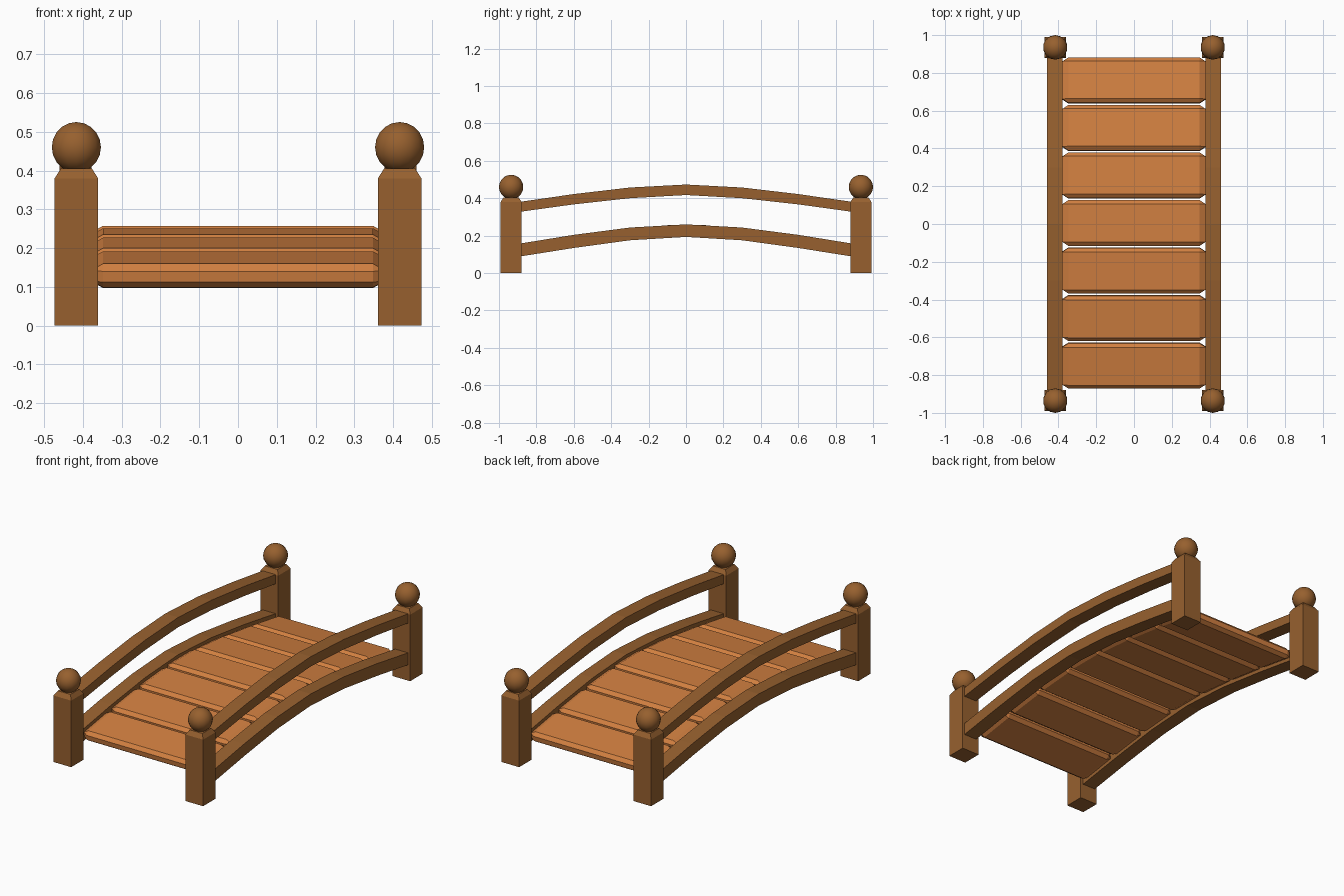
import bpy, bmesh
from math import atan, atan2
from mathutils import Vector

if "Cube" in bpy.data.objects:
    bpy.data.objects.remove(bpy.data.objects["Cube"])


def material(name, color):
    m = bpy.data.materials.new(name)
    m.diffuse_color = (*color, 1)
    m.use_nodes = True
    m.node_tree.nodes["Principled BSDF"].inputs["Base Color"].default_value = m.diffuse_color
    return m


DARK = material("dark_wood", (0.31, 0.118, 0.028))
LIGHT = material("light_wood", (0.64, 0.215, 0.052))


def finish(bm, name, mat, loc=(0, 0, 0), smooth=False):
    bmesh.ops.recalc_face_normals(bm, faces=bm.faces[:])
    for f in bm.faces:
        f.smooth = smooth
    me = bpy.data.meshes.new(name)
    bm.to_mesh(me)
    bm.free()
    me.materials.append(mat)
    ob = bpy.data.objects.new(name, me)
    ob.location = loc
    bpy.context.collection.objects.link(ob)
    return ob


def loft(rings):
    # closed solid through a list of four-point rings
    bm = bmesh.new()
    vs = [[bm.verts.new(p) for p in r] for r in rings]
    for a, b in zip(vs, vs[1:]):
        for i in range(4):
            j = (i + 1) % 4
            bm.faces.new((a[i], a[j], b[j], b[i]))
    bm.faces.new(vs[0])
    bm.faces.new(vs[-1])
    return bm


def arch(half):
    return [(-y, b, t) for y, b, t in reversed(half[1:])] + half


# half profiles of the arched beams: y, bottom z, top z
HANDRAIL = arch([(0, .417, .473), (.3, .400, .457), (.6, .367, .422), (.89, .327, .380)])
STRINGER = arch([(0, .193, .260), (.3, .175, .243), (.6, .134, .204), (.89, .088, .157)])


def deck_z(y):
    for (y0, b0, t0), (y1, b1, t1) in zip(STRINGER, STRINGER[1:]):
        if y0 <= y <= y1:
            k = (y - y0) / (y1 - y0)
            return ((b0 + t0) * (1 - k) + (b1 + t1) * k) / 2


def chamfered_box(h, c):
    # convex hull of a box with all edges cut
    bm = bmesh.new()
    for sx in (-1, 1):
        for sy in (-1, 1):
            for sz in (-1, 1):
                s = (sx, sy, sz)
                for a in range(3):
                    bm.verts.new([s[i] * (h[i] - (0 if i == a else c[i])) for i in range(3)])
    bmesh.ops.convex_hull(bm, input=bm.verts[:])
    bmesh.ops.dissolve_limit(bm, angle_limit=.01, verts=bm.verts[:], edges=bm.edges[:])
    return bm


for side, sx in (("left", -1), ("right", 1)):
    # arched handrail and deck stringer
    for name, prof in (("handrail", HANDRAIL), ("stringer", STRINGER)):
        rings = [[(sx * .378, y, b), (sx * .46, y, b), (sx * .46, y, t), (sx * .378, y, t)]
                 for y, b, t in prof]
        finish(loft(rings), f"{side}_{name}", DARK)
    for end, sy in (("front", -1), ("back", 1)):
        # square post with tapered top
        rings = [[(-r, -r, z), (r, -r, z), (r, r, z), (-r, r, z)]
                 for r, z in ((.056, 0), (.056, .38), (.04, .405))]
        loc = Vector((sx * .417, sy * .935, 0))
        finish(loft(rings), f"{end}_{side}_post", DARK, loc)
        # ball finial
        bm = bmesh.new()
        bmesh.ops.create_uvsphere(bm, u_segments=14, v_segments=10, radius=.065)
        finish(bm, f"{end}_{side}_post_ball", DARK, loc + Vector((0, 0, .46)), True)

# deck planks tilted along the arch
for i in range(7):
    y = .005 + (i - 3) * .2515
    z0, z1 = deck_z(y - .12), deck_z(y + .12)
    plank = finish(chamfered_box((.378, .121, .031), (.03, .02, .017)),
                   f"deck_plank_{i + 1}", LIGHT, (0, y, deck_z(y)))
    plank.rotation_euler.x = atan2(z1 - z0, .24)
